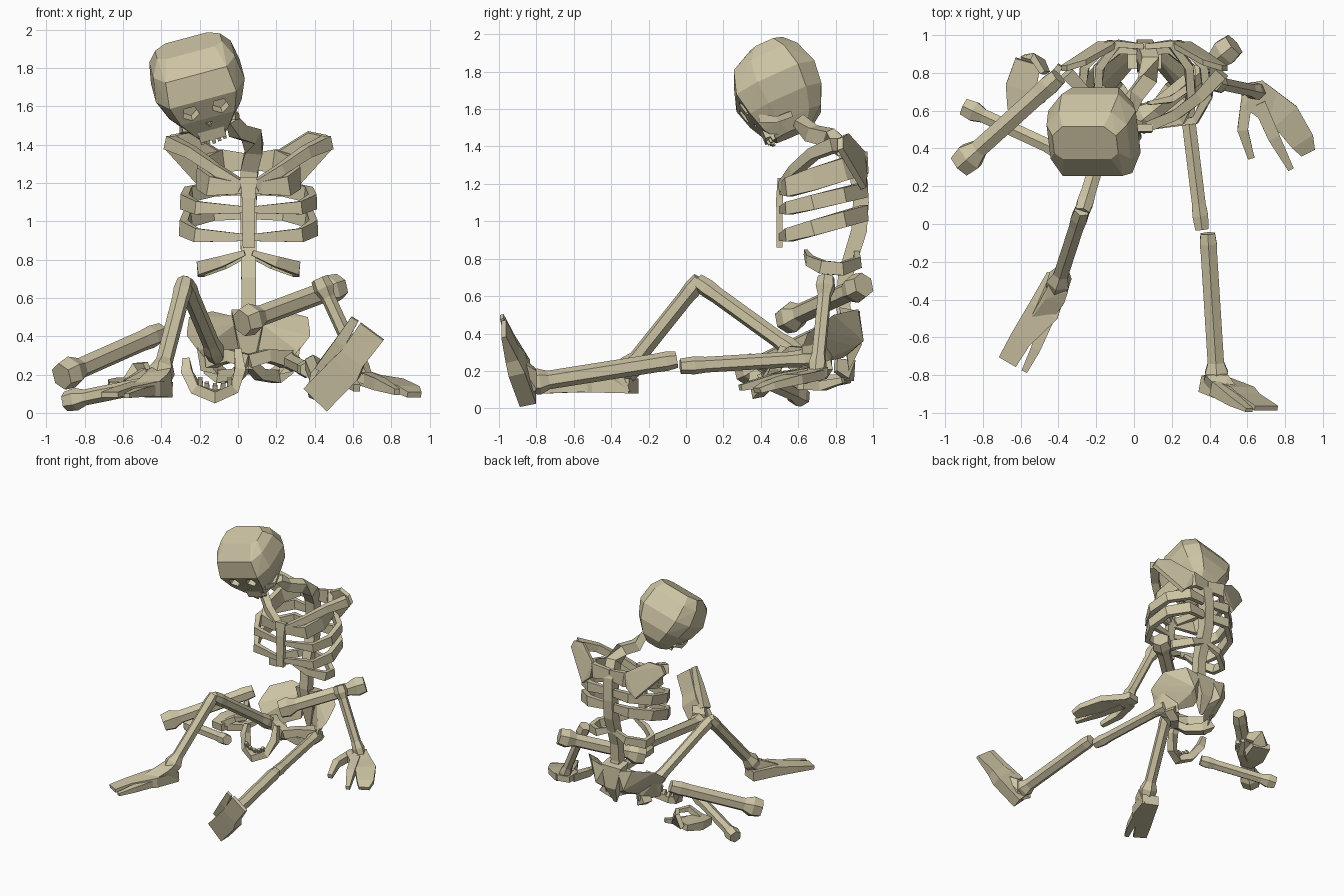
import bpy, bmesh, math
from mathutils import Vector, Matrix

bone_mat = bpy.data.materials.new("old bone")
bone_mat.diffuse_color = (0.61, 0.55, 0.37, 1)
CX = 0.055   # symmetry line of the torso


def finish(name, bm):
    bmesh.ops.recalc_face_normals(bm, faces=bm.faces)
    me = bpy.data.meshes.new(name)
    bm.to_mesh(me)
    bm.free()
    me.materials.append(bone_mat)
    ob = bpy.data.objects.new(name, me)
    bpy.context.collection.objects.link(ob)
    return ob


def tube(name, pts, sizes, n=4, up=(0, 0, 1)):
    """Faceted bar along pts; sizes are (half width, half height) along 'up'."""
    pts = [Vector(p) for p in pts]
    up = Vector(up)
    bm = bmesh.new()
    rings = []
    for i, p in enumerate(pts):
        a, b = pts[max(i - 1, 0)], pts[min(i + 1, len(pts) - 1)]
        t = (b - a).normalized()
        side = t.cross(up).normalized()
        u = side.cross(t)
        w, h = sizes[i] if isinstance(sizes[i], tuple) else (sizes[i], sizes[i])
        k = 1.414 if n == 4 else 1.0
        rings.append([bm.verts.new(p + side * w * k * math.cos(x) + u * h * k * math.sin(x))
                      for x in [math.pi / n + j * 2 * math.pi / n for j in range(n)]])
    for r, s in zip(rings, rings[1:]):
        for j in range(n):
            bm.faces.new((r[j], r[(j + 1) % n], s[(j + 1) % n], s[j]))
    bm.faces.new(rings[0][::-1])
    bm.faces.new(rings[-1])
    return finish(name, bm)


def hull(name, pts, offset=None):
    """Convex chunk around pts, optionally thickened by an offset."""
    pts = [Vector(p) for p in pts]
    if offset:
        pts += [p + Vector(offset) for p in pts]
    bm = bmesh.new()
    for p in pts:
        bm.verts.new(p)
    bmesh.ops.convex_hull(bm, input=bm.verts)
    bmesh.ops.delete(bm, geom=[v for v in bm.verts if not v.link_faces], context='VERTS')
    bmesh.ops.dissolve_limit(bm, angle_limit=0.03, verts=bm.verts, edges=bm.edges)
    return finish(name, bm)


def long_bone(name, p, q, shaft, k1, k2, n=6, f=0.1):
    """Straight shaft with a knob at each end."""
    p, q = Vector(p), Vector(q)
    pts = [p.lerp(q, t) for t in (0, f, f * 1.9, 1 - f * 1.9, 1 - f, 1)]
    return tube(name, pts, [k1 * .85, k1, shaft, shaft, k2, k2 * .85], n)


def both(pts, s):
    return [(CX + s * x, y, z) for x, y, z in pts]


# skull: stacked rings, then tilted
SK = (Matrix.Translation((-0.205, 0.5, 1.715)) @ Matrix.Rotation(math.radians(-15), 4, 'Y')
      @ Matrix.Rotation(math.radians(25), 4, 'X'))
rings = [(.22, .175, -.07, .12), (.15, .22, -.2, .175), (.02, .24, -.245, .215),
         (-.1, .195, -.22, .2), (-.2, .12, -.185, .15), (-.26, .07, -.14, .07)]
sk = []
for z, w, f, b in rings:
    for s in (-1, 1):
        sk += [SK @ Vector(v) for v in ((s * w * .75, f, z), (s * w, f * .5, z),
                                        (s * w, b * .55, z), (s * w * .65, b, z))]
skull = hull("skull", sk)


def socket(x, z, r, n, depth):
    """Cut a hollow into the face."""
    bm = bmesh.new()
    bmesh.ops.create_cone(bm, segments=n, radius1=r, radius2=r * .8, depth=depth, cap_ends=True)
    bm.transform(SK @ Matrix.Translation((x, -0.23, z)) @ Matrix.Rotation(-math.pi / 2, 4, 'X'))
    cut = finish("socket_cutter", bm)
    m = skull.modifiers.new("socket", 'BOOLEAN')
    m.object, m.operation, m.solver = cut, 'DIFFERENCE', 'EXACT'
    bpy.context.view_layer.update()
    me = bpy.data.meshes.new_from_object(skull.evaluated_get(bpy.context.evaluated_depsgraph_get()))
    skull.modifiers.clear()
    skull.data = me
    bpy.data.objects.remove(cut)


for s in (-1, 1):
    socket(s * .08, -.045, .052, 5, .13)
socket(0, -.14, .026, 3, .1)


def local(pts):
    return [SK @ Vector(p) for p in pts]


# upper jaw, teeth and cheek arches
hull("upper_jaw", local([(s * .07, y, z) for s in (-1, 1)
                         for y, z in ((-.19, -.17), (-.195, -.24), (-.08, -.25), (-.08, -.17))]))
for i in range(5):
    x = (i - 2) * .03
    tube("upper_tooth", local([(x, -.18 + abs(x) * .4, -.23), (x, -.18 + abs(x) * .4, -.265)]),
         [.011, .009], up=(0, 1, 0))
for s in (-1, 1):
    tube("cheek_arch", local([(s * .12, -.18, -.14), (s * .145, -.1, -.19), (s * .13, -.02, -.19)]),
         [.022, .016, .016])

# neck and spine
tube("spine", [(-.03, .60, 1.54), (.0, .67, 1.47), (.07, .76, 1.45), (.085, .85, 1.38),
               (.06, .92, 1.27), (CX, .935, 1.1), (CX, .925, .95), (CX, .885, .82),
               (CX, .85, .7), (CX, .84, .55), (CX, .86, .42)],
     [.03, .04, .042, .045, .045, .042, .042, .04, .038, .038, .04], up=(0, -1, .3))

# breastbone
tube("breastbone", [(CX, .51, 1.23), (CX, .50, 1.12), (CX, .50, .86)],
     [(.045, .02), (.035, .018), (.03, .015)], up=(0, -1, 0))

# ribs: width, front height, back height, front y, half band height
for s in (-1, 1):
    for w, zf, zb, yf, h in ((.25, 1.17, 1.31, .51, .06), (.335, 1.06, 1.165, .51, .04),
                             (.34, .915, 1.04, .51, .042)):
        prof = [(.02, .94), (.55, .955), (.93, .84), (1, .68), (.8, .55), (.08, yf)]
        pts = [(w * a, y, zf + (zb - zf) * (y - yf) / (.94 - yf)) for a, y in prof]
        tube("rib", both(pts, s), [(.014, h * .7), (.02, h), (.022, h), (.022, h),
                                   (.02, h * .85), (.012, h * .45)])
    tube("floating_rib", both([(.01, .91, .83), (.13, .92, .78), (.25, .83, .745),
                               (.25, .73, .755), (.14, .66, .79), (.02, .64, .835)], s),
         [(.014, .02), (.018, .03), (.02, .035), (.02, .035), (.018, .028), (.01, .014)])
    # collar bones and shoulder blades
    tube("collar_bone", both([(.03, .52, 1.18), (.17, .58, 1.27), (.30, .68, 1.36), (.41, .80, 1.41)], s),
         [.028, .027, .03, .036])
    hull("shoulder_blade", both([(.44, .81, 1.38), (.41, .81, 1.44), (.31, .84, 1.46), (.15, .93, 1.36),
                                 (.17, .94, 1.24), (.25, .935, 1.17)], s), (0, .03, .01))
    # pelvis halves
    hull("hip_wing", both([(.06, .93, .5), (.19, .92, .53), (.31, .79, .5), (.32, .69, .43),
                           (.26, .66, .35), (.17, .74, .27), (.05, .88, .3), (.13, .95, .36)], s),
         (0, -.04, -.03))
    hull("hip_socket", both([(.26, .72, .38), (.27, .62, .34), (.25, .62, .22), (.16, .66, .2),
                             (.15, .78, .21), (.17, .78, .34)], s))
    tube("pubic_bone", both([(.2, .66, .28), (.1, .58, .3), (.0, .55, .27)], s), [.045, .032, .035])
    tube("sitting_bone", both([(.2, .74, .24), (.14, .72, .19), (.06, .62, .2), (.01, .56, .25)], s),
         [.04, .035, .03, .025])
hull("sacrum", [(CX + s * x, y, z) for s in (-1, 1) for x, y, z in
                ((.09, .93, .52), (.09, .82, .54), (.05, .94, .34), (.05, .86, .32), (.015, .87, .2))])

# fallen lower jaw with teeth
jaw = [(-.27, .51, .28), (-.265, .48, .21), (-.215, .42, .12), (-.12, .38, .085),
       (-.03, .42, .12), (.01, .48, .22), (.0, .52, .33)]
tube("lower_jaw", jaw, [.018, .028, .028, .03, .028, .028, .018], up=(0, 1, .2))
for i in range(5):
    a = math.radians(-140 + i * 25)
    c = Vector((-.12 + .1 * math.cos(a), .41, .2 + .09 * math.sin(a)))
    tube("lower_tooth", [c, c + Vector((0, -.02, .04))], [.014, .011], up=(1, 0, 0))

# right arm, fallen from the shoulder
long_bone("right_upper_arm", (.02, .53, .47), (.53, .95, .66), .055, .085, .08)
long_bone("right_forearm", (.425, .75, .70), (.66, .70, .19), .038, .055, .05)
# right hand
hull("right_palm", [(.58, .74, .17), (.68, .76, .17), (.80, .64, .13), (.66, .56, .15), (.58, .62, .17)],
     (0, 0, .05))
tube("right_thumb", [(.60, .68, .19), (.575, .5, .17), (.62, .35, .13)], [.03, .028, .018])
tube("right_finger", [(.66, .64, .18), (.74, .46, .15), (.83, .29, .11)], [.035, .032, .016])
tube("right_finger_group", [(.66, .70, .18), (.80, .57, .155), (.89, .44, .12), (.92, .38, .095)],
     [(.06, .025), (.08, .025), (.065, .02), (.04, .015)])

# left arm, lying on the ground
long_bone("left_upper_arm", (-.92, .31, .19), (-.40, .78, .42), .055, .085, .06)
long_bone("left_forearm", (-.90, .62, .06), (-.36, .37, .17), .042, .06, .05)
# left hand
tube("left_palm", [(-.62, .60, .13), (-.60, .72, .14), (-.56, .86, .16)],
     [(.05, .03), (.08, .035), (.07, .025)])
tube("left_finger_group", [(-.56, .84, .16), (-.51, .87, .21), (-.47, .80, .23)],
     [(.06, .02), (.06, .02), (.035, .015)], up=(1, .6, .4))
tube("left_thumb", [(-.56, .65, .13), (-.46, .73, .12), (-.39, .84, .15)], [.03, .026, .015])
tube("left_finger", [(-.58, .64, .15), (-.49, .66, .21), (-.43, .73, .2)], [.025, .022, .014])

# right leg, stretched out
long_bone("right_thigh", (.27, .70, .27), (.36, -.03, .225), .042, .05, .048)
long_bone("right_shin", (.39, -.05, .26), (.44, -.84, .135), .05, .052, .07, f=.07)
tube("right_foot", [(.41, -.845, .075), (.565, -.905, .235), (.60, -.93, .29), (.70, -.975, .425)],
     [(.085, .045), (.085, .045), (.07, .035), (.075, .013)], up=(0, -1, 0))
tube("right_toe", [(.45, -.87, .22), (.535, -.94, .37), (.61, -.985, .49)],
     [(.05, .04), (.03, .025), (.022, .01)], up=(0, -1, 0))
hull("right_ankle", [(.37, -.80, .08), (.38, -.80, .21), (.50, -.80, .2), (.5, -.8, .1),
                     (.47, -.9, .3), (.57, -.9, .26), (.36, -.86, .12), (.47, -.87, .04)])

# left leg, knee raised
long_bone("left_thigh", (-.11, .60, .29), (-.275, .06, .68), .045, .055, .05)
long_bone("left_shin", (-.275, .075, .69), (-.41, -.34, .17), .045, .05, .07)
# left foot
tube("left_foot", [(-.40, -.28, .12), (-.48, -.46, .125), (-.60, -.61, .11), (-.67, -.73, .095)],
     [(.065, .04), (.085, .04), (.058, .025), (.052, .014)])
tube("left_toe", [(-.44, -.45, .12), (-.52, -.66, .105), (-.58, -.78, .09)], [(.04, .03), (.026, .022), (.016, .012)])
hull("left_ankle", [(-.34, -.30, .09), (-.46, -.27, .09), (-.35, -.36, .23), (-.45, -.32, .24),
                    (-.44, -.52, .14), (-.56, -.52, .14), (-.37, -.42, .2), (-.47, -.40, .21)])
